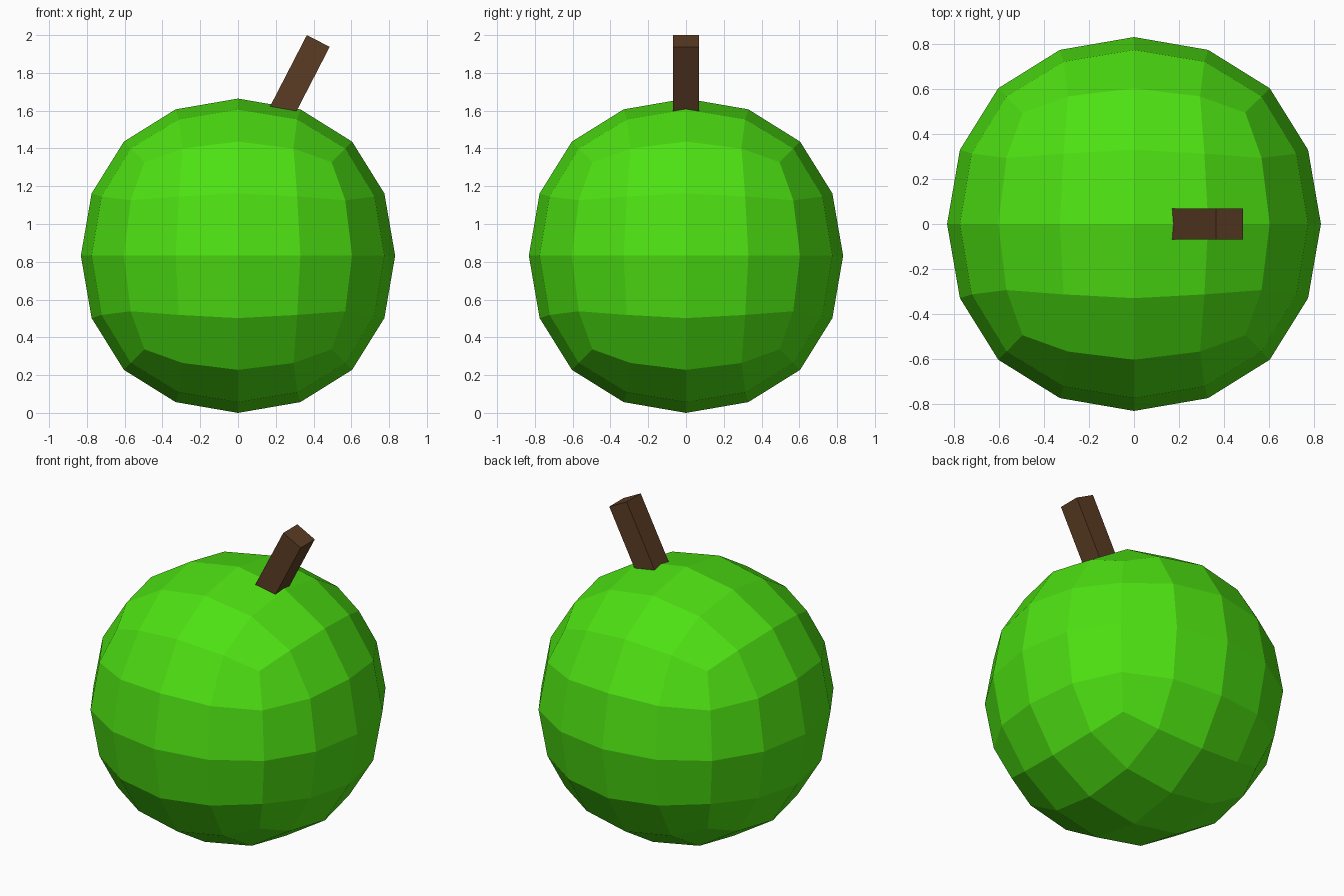
import bpy
import math
from mathutils import Vector

default = bpy.data.objects.get("Cube")
if default:
    bpy.data.objects.remove(default, do_unlink=True)


def make_material(name, rgb):
    mat = bpy.data.materials.new(name)
    mat.use_nodes = True
    color = (*rgb, 1.0)
    mat.diffuse_color = color
    mat.node_tree.nodes["Principled BSDF"].inputs["Base Color"].default_value = color
    return mat


def add_box(name, size, location, mat, tilt=0.0):
    bpy.ops.mesh.primitive_cube_add(size=1, location=location, rotation=(0, tilt, 0))
    obj = bpy.context.object
    obj.name = name
    obj.scale = size
    bpy.ops.object.transform_apply(location=False, rotation=False, scale=True)
    obj.data.materials.append(mat)
    return obj


green = make_material("leaf_green", (0.075, 0.75, 0.006))
brown = make_material("bark_brown", (0.105, 0.046, 0.018))

# Faceted round fruit: a cube rounded by two levels of subdivision
RADIUS = 0.832
side = 2 * RADIUS / 0.8395
fruit = add_box("fruit", (side, side, side), (0, 0, RADIUS), green)
bpy.ops.object.modifier_add(type='SUBSURF')
rounding = fruit.modifiers[0]
rounding.levels = rounding.render_levels = 2
bpy.ops.object.modifier_apply(modifier=rounding.name)
bpy.ops.object.shade_flat()

# Square stem leaning to the model's left, sunk into the fruit
tilt = math.radians(27.3)
length = 0.5
axis = Vector((math.sin(tilt), 0, math.cos(tilt)))
tip = Vector((0.425, 0, 1.969))
add_box("stem", (0.136, 0.14, length), tip - axis * length / 2, brown, tilt)
